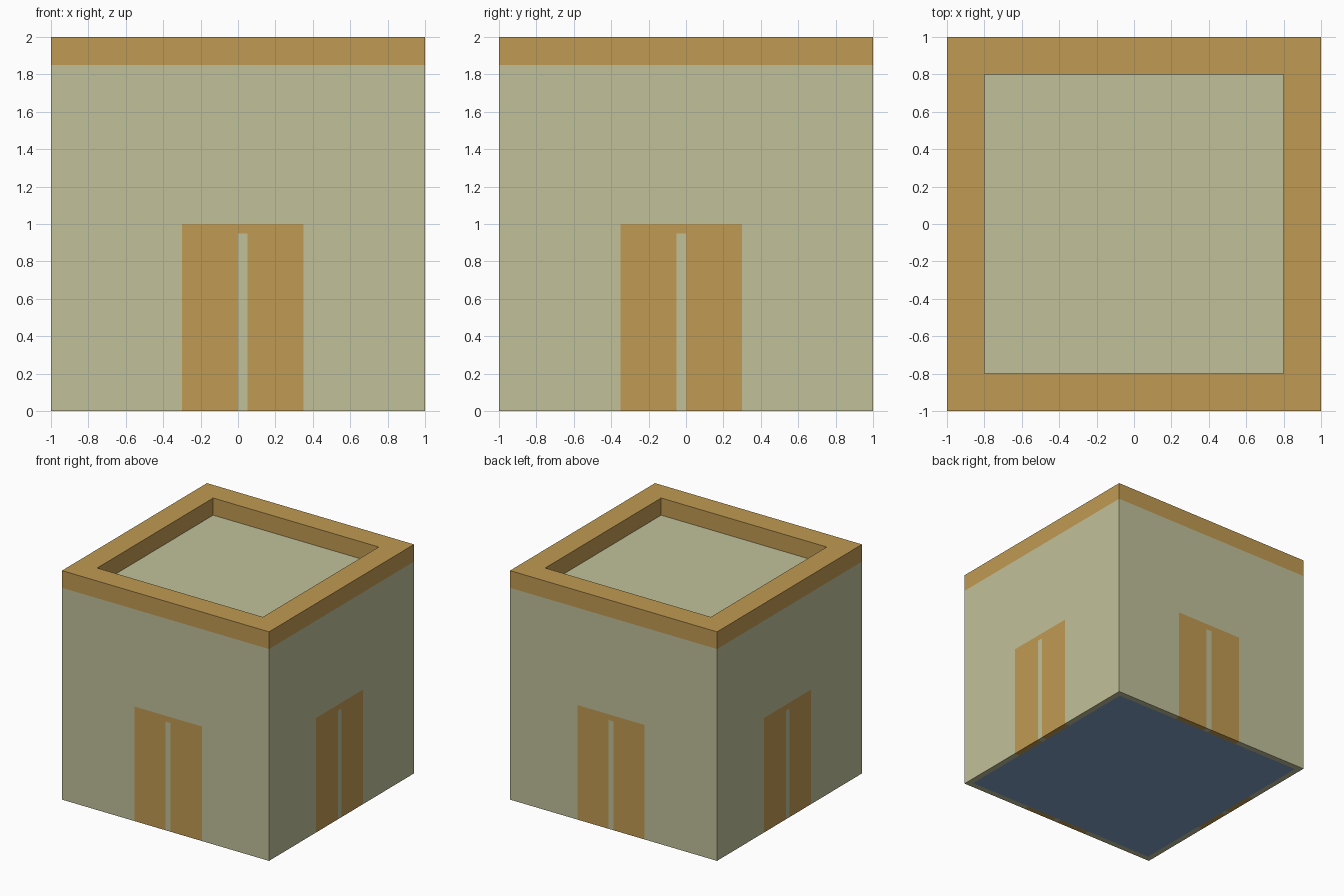
import bpy, bmesh
from mathutils import Vector, Matrix

old = bpy.data.objects.get("Cube")
if old:
    bpy.data.objects.remove(old, do_unlink=True)


def material(name, rgb):
    """Flat material from an sRGB colour (0-255)."""
    lin = [((c / 255 + 0.055) / 1.055) ** 2.4 for c in rgb] + [1.0]
    m = bpy.data.materials.new(name)
    m.use_nodes = True
    m.diffuse_color = lin
    m.node_tree.nodes["Principled BSDF"].inputs["Base Color"].default_value = lin
    return m


PLASTER = material("pale olive plaster", (193, 193, 155))
WOOD = material("ochre wood", (192, 154, 82))
FLOOR = material("slate blue floor", (127, 159, 195))

WALL_TOP, HEIGHT = 1.85, 2.0
WALL, RIM = 0.05, 0.2                 # wall and parapet thickness
DOOR = (-0.3, 0.35, 1.0)              # start, end, top
SLOT = (0.0, 0.05, 0.95)


def box(z0, z1):
    """A 2 x 2 block between two heights."""
    bm = bmesh.new()
    size = Matrix.Diagonal((2, 2, z1 - z0, 1))
    bmesh.ops.create_cube(bm, size=1, matrix=Matrix.Translation((0, 0, (z0 + z1) / 2)) @ size)
    bm.normal_update()
    return bm


def facing(bm, z):
    return [f for f in bm.faces if f.normal.z * z > 0.9]


def finish(bm, name, mats):
    me = bpy.data.meshes.new(name)
    bm.to_mesh(me)
    bm.free()
    for m in mats:
        me.materials.append(m)
    ob = bpy.data.objects.new(name, me)
    bpy.context.collection.objects.link(ob)
    return ob


# Walls: block with the floor inset in its underside
bm = box(0, WALL_TOP)
bottom = facing(bm, -1)
bmesh.ops.inset_region(bm, faces=bottom, thickness=WALL, use_even_offset=True)
bottom[0].material_index = 2

# Doors: outward direction of each wall and the direction along it
sides = [((0, -1, 0), (1, 0, 0)), ((0, 1, 0), (1, 0, 0)),
         ((1, 0, 0), (0, -1, 0)), ((-1, 0, 0), (0, 1, 0))]


def inside(along, z, rect):
    return rect[0] < along < rect[1] and z < rect[2]


for out, along in sides:
    out, along = Vector(out), Vector(along)

    def wall_faces():
        return [f for f in bm.faces if f.calc_center_median().dot(out) > 0.96]

    # Cut the door outline and its slot into the wall and its lower edge
    cuts = [(along * a, along) for a in DOOR[:2] + SLOT[:2]]
    cuts += [(Vector((0, 0, h)), Vector((0, 0, 1))) for h in (SLOT[2], DOOR[2])]
    for co, no in cuts:
        faces = wall_faces()
        edges = {e for f in faces for e in f.edges}
        verts = {v for f in faces for v in f.verts}
        bmesh.ops.bisect_plane(bm, geom=list(verts) + list(edges) + faces,
                               plane_co=co, plane_no=no, dist=1e-5)
    for f in wall_faces():
        c = f.calc_center_median()
        a = c.dot(along)
        if inside(a, c.z, DOOR) and not inside(a, c.z, SLOT):
            f.material_index = 1
finish(bm, "walls_and_doors", [PLASTER, WOOD, FLOOR])

# Parapet: open ring around the sunken flat roof
bm = box(WALL_TOP, HEIGHT)
top = facing(bm, 1)
bmesh.ops.inset_region(bm, faces=top, thickness=RIM, use_even_offset=True)
hole = bmesh.ops.extrude_face_region(bm, geom=top)["geom"]
bmesh.ops.translate(bm, vec=(0, 0, WALL_TOP - HEIGHT),
                    verts=[g for g in hole if isinstance(g, bmesh.types.BMVert)])
low = [f for f in bm.faces if all(v.co.z < WALL_TOP + 1e-4 for v in f.verts)]
bmesh.ops.delete(bm, geom=low + [f for f in top if f.is_valid and f not in low], context='FACES')
bmesh.ops.recalc_face_normals(bm, faces=bm.faces[:])
# Outer sides must point away from the centre
if any(f.normal.z < -0.5 for f in bm.faces):
    bmesh.ops.reverse_faces(bm, faces=bm.faces[:])
finish(bm, "parapet", [WOOD])
